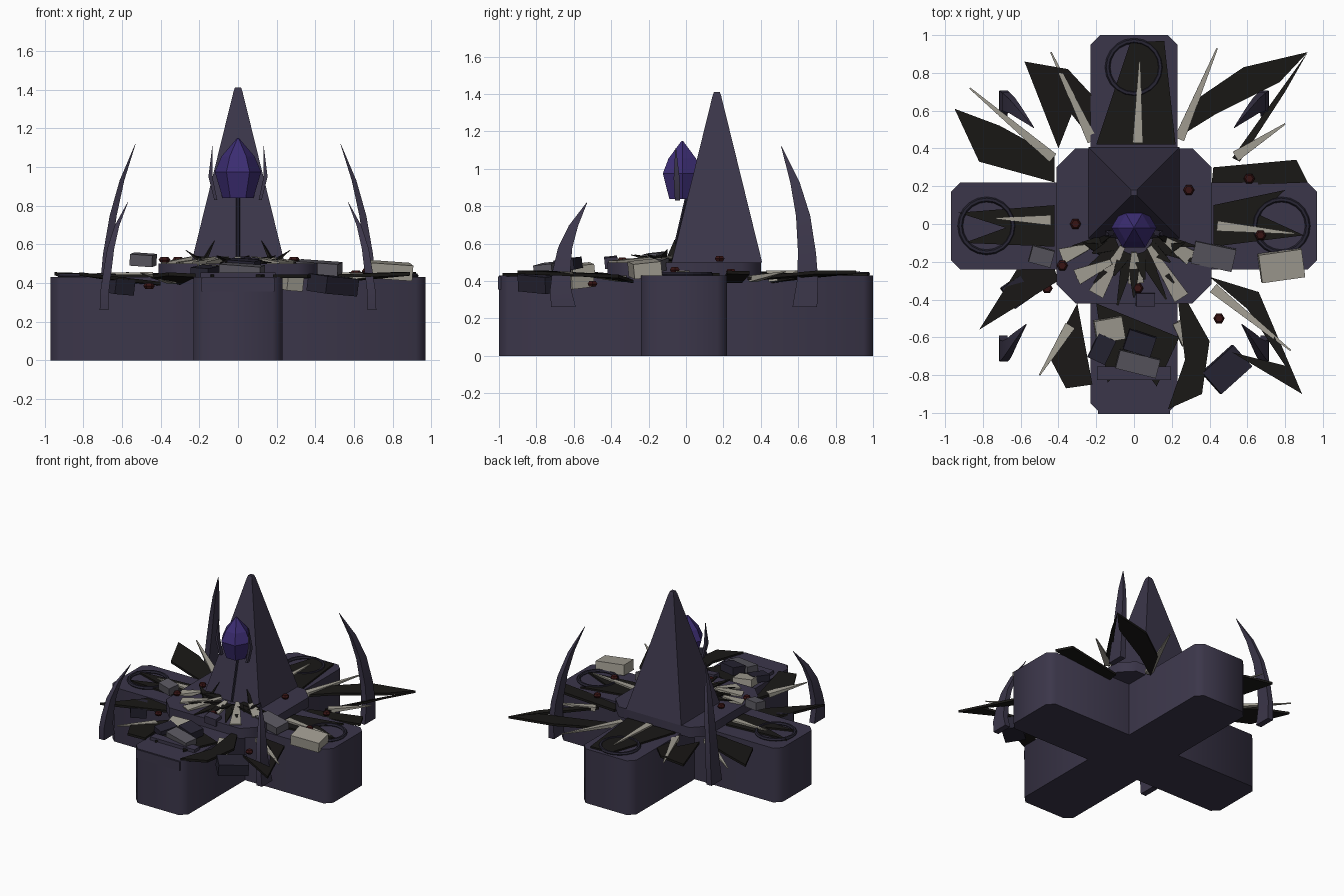
import bpy, bmesh, math
from mathutils import Vector, Matrix

if "Cube" in bpy.data.objects:
    bpy.data.objects.remove(bpy.data.objects["Cube"])


def mat(name, *c):
    m = bpy.data.materials.new(name)
    m.diffuse_color = (*c, 1)
    m.use_nodes = True
    m.node_tree.nodes["Principled BSDF"].inputs["Base Color"].default_value = m.diffuse_color
    return m


STONE = mat("violet_stone", 0.044, 0.037, 0.068)
DARK = mat("scorched", 0.010, 0.009, 0.008)
BONE = mat("pale_stone", 0.36, 0.34, 0.29)
GREY = mat("grey_stone", 0.10, 0.095, 0.115)
NIGHT = mat("dark_block", 0.02, 0.018, 0.033)
GEM = mat("gem", 0.045, 0.026, 0.17)
RED = mat("ember", 0.04, 0.007, 0.007)


def add(name, bm, m):
    bmesh.ops.recalc_face_normals(bm, faces=bm.faces)
    me = bpy.data.meshes.new(name)
    bm.to_mesh(me)
    bm.free()
    me.materials.append(m)
    ob = bpy.data.objects.new(name, me)
    bpy.context.collection.objects.link(ob)
    return ob


def smooth(ob):
    bpy.ops.object.select_all(action='DESELECT')
    ob.select_set(True)
    bpy.context.view_layer.objects.active = ob
    bpy.ops.object.shade_smooth_by_angle(angle=math.radians(50))


def loft(name, rings, m):
    """Skin a stack of equal-length point rings and cap both ends."""
    bm = bmesh.new()
    vs = [[bm.verts.new(p) for p in r] for r in rings]
    n = len(rings[0])
    for a, b in zip(vs, vs[1:]):
        for i in range(n):
            bm.faces.new((a[i], a[(i + 1) % n], b[(i + 1) % n], b[i]))
    bm.faces.new(vs[0][::-1])
    bm.faces.new(vs[-1])
    return add(name, bm, m)


def prism(name, pts, z0, z1, m):
    return loft(name, [[(x, y, z) for x, y in pts] for z in (z0, z1)], m)


def rect(cx, cy, hx, hy, z):
    return [(cx + a * hx, cy + b * hy, z) for a, b in ((-1, -1), (1, -1), (1, 1), (-1, 1))]


def ngon(cx, cy, r, z, n=6):
    return [(cx + r * math.cos(i * math.tau / n), cy + r * math.sin(i * math.tau / n), z)
            for i in range(n)]


def block(name, loc, size, rot, m):
    bm = bmesh.new()
    bmesh.ops.create_cube(bm, size=1, matrix=Matrix.Diagonal((*size, 1)))
    ob = add(name, bm, m)
    ob.location = loc
    ob.rotation_euler = [math.radians(a) for a in rot]
    return ob


def spike(name, a, b, w0, w1, m, t=0.6):
    """Four-sided bar from a to b, width w0 at a and w1 at b, flattened by t."""
    a, b = Vector(a), Vector(b)
    d = (b - a).normalized()
    s = d.cross(Vector((0, 0, 1))).normalized()
    u = s.cross(d)
    ring = lambda p, w: [p + s * i * w / 2 + u * j * w * t / 2
                         for i, j in ((-1, -1), (1, -1), (1, 1), (-1, 1))]
    return loft(name, [ring(a, w0), ring(b, w1)], m)


# Cross-shaped plinth: one arm outline per quarter turn, with cut outer corners
cross, c = [], 0.05
for q, (reach, lo, hi) in enumerate(((.97, -.24, .22), (1, -.23, .23), (.97, -.22, .24), (1, -.23, .23))):
    cs, sn = round(math.cos(q * math.pi / 2)), round(math.sin(q * math.pi / 2))
    for x, y in ((.23 if q % 2 == 0 else .22, lo), (reach - c, lo), (reach, lo + c),
                 (reach, hi - c), (reach - c, hi)):
        if q % 2 and x < .23:
            x = .22 if q == 1 else .24
        cross.append((x * cs - y * sn, x * sn + y * cs))
smooth(prism("cross_plinth", cross, 0, 0.43, STONE))

# Eight-sided dais
r = 0.31
octa = [(a * x, a * y - .01) for a in (1, -1)
        for x, y in ((.41, -r), (.41, r), (r, .41), (-r, .41))]
smooth(prism("dais", octa, 0.42, 0.50, STONE))

# Tall spire
loft("spire", [rect(0, 0.165, w, w, z) for w, z in ((.242, .50), (.023, 1.39), (.015, 1.412))], STONE)

# Crystal, with a thin stem running down the spire face
loft("crystal", [ngon(0, -.02, w, z) for w, z in ((.08, .84), (.12, .975), (.085, 1.055), (.004, 1.15))],
     GEM)
loft("crystal_stem", [ngon(0, -0.08, 0.01, 0.49), ngon(0, 0.004, 0.01, 0.85)], NIGHT)

# Curved corner horns and the small claws beside the crystal: (x, y, z, half x, half y)
back = [(.692, .635, .26, .023, .066), (.69, .65, .40, .022, .057), (.677, .647, .55, .021, .048),
        (.645, .626, .75, .018, .038), (.60, .582, .93, .012, .025), (.53, .51, 1.12, .001, .002)]
front = [(x + max(0, i - 2) * .013, -y - .02, .26 + (z - .26) * .65, hx, hy)
         for i, (x, y, z, hx, hy) in enumerate(back)]
claw = [(.115, -.045, .83, .008, .014), (.143, -.05, .95, .01, .016), (.132, -.055, 1.11, .001, .002)]
for name, path in (("back_horn", back), ("front_horn", front), ("crystal_claw", claw)):
    for s in (-1, 1):
        smooth(loft(name, [rect(s * x, y, hx, hy, z) for x, y, z, hx, hy in path], STONE))

# Inlaid rings on three arms
for x, y in ((0, 0.83), (-0.78, -0.01), (0.78, -0.01)):
    bpy.ops.mesh.primitive_torus_add(location=(x, y, 0.437), major_radius=0.14, minor_radius=0.014,
                                     major_segments=20, minor_segments=6)
    bpy.context.object.name = "arm_ring"
    bpy.context.object.data.materials.append(NIGHT)

# Front step
block("front_step", (0, -0.79, 0.435), (0.39, 0.07, 0.04), (0, 0, 0), STONE)
block("front_sill", (0, -0.985, 0.39), (0.38, 0.04, 0.07), (0, 0, 0), STONE)


# Jagged scorched plates: those between the arms slope up and outward, the rest lie on the arms
def plate(pts, sloped):
    lift = lambda x, y: .40 + .05 * min(1, max(0, (math.hypot(x, y) - .5) / .45)) if sloped else .437
    loft("scorched_plate", [[(x, y, lift(x, y) + h) for x, y in pts] for h in (-.012, .006)], DARK)


for p in (((-.42, .36), (-.71, .52), (-.95, .61), (-.82, .33), (-.42, .22)),
          ((-.40, .40), (-.58, .86), (-.35, .82), (-.22, .68), (-.22, .44), (-.33, .58)),
          ((.22, .45), (.33, .66), (.58, .83), (.92, .91), (.77, .75), (.43, .58)),
          ((.92, .91), (.52, .35), (.56, .33), (.80, .70)),
          ((.42, .30), (.86, .34), (.92, .22), (.41, .20)),
          ((.40, -.28), (.66, -.36), (.89, -.90), (.52, -.68), (.80, -.75), (.60, -.45)),
          ((-.30, -.42), (-.22, -.85), (-.36, -.87), (-.45, -.70)),
          ((-.40, -.30), (-.82, -.56), (-.62, -.24), (-.42, -.24))):
    plate(p, True)
for p in (((-.20, .42), (-.02, .96), (.16, .97), (.22, .42)),
          ((.42, .10), (.80, .18), (.66, .05), (.90, -.06), (.42, -.12)),
          ((.22, -.30), (.40, -.62), (.36, -.90), (.18, -.98), (.27, -.72)),
          ((-.42, -.12), (-.90, -.10), (-.68, -.02), (-.93, .06), (-.42, .10)),
          ((-.20, -.42), (.24, -.60), (.12, -.86), (0, -.70), (-.14, -.84))):
    plate(p, False)

# Short dark splinters fanned in front of the spire
for i in range(13):
    a = math.radians(190 + i * 160 / 12)
    l, z = ((.33, .01), (.24, .03), (.38, -.005))[i % 3]
    d = Vector((math.cos(a), math.sin(a), 0))
    o = Vector((0, -0.06, 0.51))
    spike("dark_splinter", o + d * 0.1, o + d * l + Vector((0, 0, z)), 0.08, 0.01, DARK, 0.3)
for s in (-1, 1):
    spike("rising_splinter", (s * .19, -.08, .49), (s * .12, -.06, .62), .07, .004, DARK, .3)
    spike("rising_splinter", (s * .16, -.14, .49), (s * .27, -.10, .57), .07, .004, DARK, .3)

# Long pale spikes radiating outward; those between the arms start lower
for a, b in (((-.43, .35), (-.87, .72)), ((-.22, .44), (-.44, .91)), ((.02, .43), (.03, .86)),
             ((.24, .45), (.44, .93)), ((.54, .36), (.80, .53)), ((.42, -.34), (.83, -.67)),
             ((-.34, -.54), (-.50, -.80)), ((.44, -.01), (.85, -.05)), ((-.44, .02), (-.73, .03))):
    on_arm = min(map(abs, a)) < .1
    spike("pale_spike", (*a, .44 if on_arm else .412), (*b, .45), .055, .008, BONE)

# Pale fallen slabs widening outward over the dais
for a, b in (((-.06, -.12), (-.20, -.37)), ((.08, -.12), (.25, -.39)), ((0, -.15), (.01, -.31)),
             ((.16, -.08), (.30, -.18)), ((-.12, -.20), (-.30, -.28)), ((-.24, -.12), (-.38, -.17))):
    spike("fallen_slab", (*a, .53), (*b, .49), .03, .085, BONE, .45)

# Rubble blocks: place, size, turn
for loc, size, turn, m in (
        ((.78, -.22, .465), (.23, .15, .08), 8, BONE),
        ((.42, -.17, .48), (.22, .12, .06), -12, GREY),
        ((.49, -.77, .39), (.22, .15, .09), 42, NIGHT),
        ((-.62, -.36, .385), (.12, .13, .08), 35, NIGHT),
        ((-.49, -.17, .52), (.12, .09, .06), -15, GREY),
        ((.02, -.74, .47), (.22, .10, .05), -14, GREY),
        ((-.13, -.56, .46), (.15, .12, .06), 10, BONE),
        ((.27, -.57, .40), (.09, .13, .07), 25, BONE),
        ((.03, -.63, .49), (.15, .11, .06), -18, NIGHT),
        ((-.17, -.66, .46), (.10, .14, .05), -25, NIGHT),
        ((.06, -.40, .50), (.10, .07, .06), 0, STONE)):
    block("rubble", loc, size, (6, 4, turn), m)

# Ember studs
for x, y, z in ((.29, .18, .52), (.61, .24, .45), (.67, -.06, .46), (.45, -.5, .385),
                (-.31, 0, .52), (-.38, -.22, .52), (-.46, -.34, .385), (.02, -.34, .51)):
    loft("ember_stud", [ngon(x, y, q, z + h) for q, h in ((.02, -.015), (.03, 0), (.02, .015))], RED)
